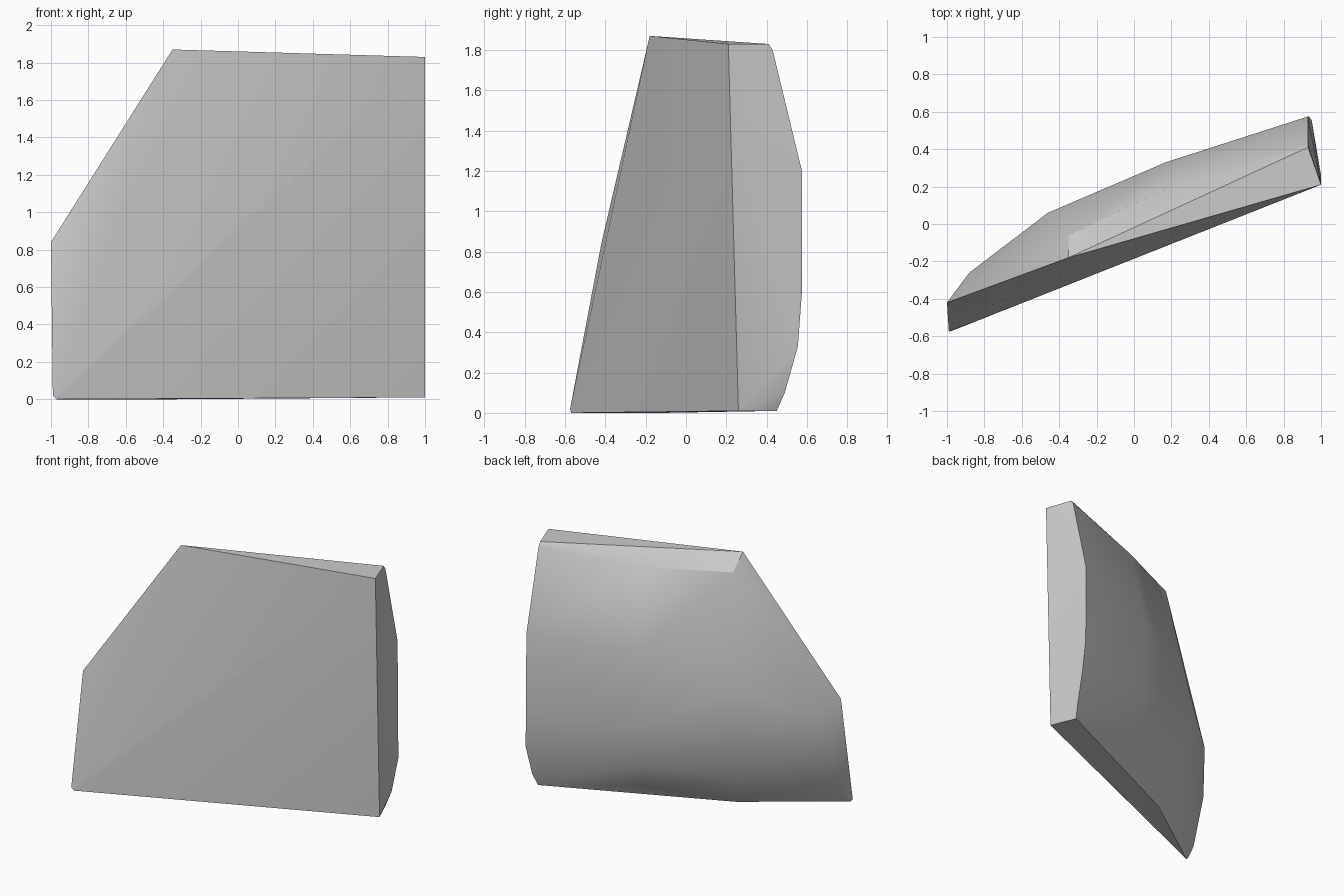
import bpy, bmesh, math

cube = bpy.data.objects.get("Cube")
if cube:
    bpy.data.objects.remove(cube, do_unlink=True)

# Plain grey stone
grey = bpy.data.materials.new("plain_grey")
grey.use_nodes = True
colour = (0.6, 0.6, 0.6, 1)
grey.diffuse_color = colour
grey.node_tree.nodes["Principled BSDF"].inputs["Base Color"].default_value = colour

# Flat front face, running round from the top edge to the foot
front_face = [(1, .21, 1.83), (1, .26, .01), (-.97, -.57, 0),
              (-.99, -.575, .02), (-1, -.42, .84), (-.35, -.18, 1.87)]

# Rounded back, as upright ribs from the tall end to the narrow end
tall_end = [(.93, .41, 1.83), (.93, .43, 1.8), (.93, .575, 1.2), (.935, .575, .6),
            (.95, .555, .33), (.94, .49, .1), (.92, .45, .01)]
middle_rib = [(.2, .2, 1.75), (.17, .33, 1.15), (.17, .33, .6),
              (.18, .29, .3), (.2, .2, .1)]
narrow_rib = [(-.35, -.06, 1.76), (-.46, .06, .95), (-.46, .05, .6),
              (-.42, -.01, .25), (-.33, -.12, 0)]
narrow_end = [(-.88, -.26, .75), (-.96, -.37, .42), (-.96, -.48, .06)]

# Wrap one convex skin around the front face and the ribs
bm = bmesh.new()
for line in (front_face, tall_end, middle_rib, narrow_rib, narrow_end):
    for point in line:
        bm.verts.new(point)
bmesh.ops.convex_hull(bm, input=bm.verts[:])
loose = [v for v in bm.verts if not v.link_faces]
bmesh.ops.delete(bm, geom=loose, context='VERTS')
bmesh.ops.dissolve_limit(bm, angle_limit=math.radians(1),
                         verts=bm.verts[:], edges=bm.edges[:])
bmesh.ops.recalc_face_normals(bm, faces=bm.faces[:])

mesh = bpy.data.meshes.new("stone_slab")
bm.to_mesh(mesh)
bm.free()
mesh.materials.append(grey)
slab = bpy.data.objects.new("stone_slab", mesh)
bpy.context.collection.objects.link(slab)

# Smooth the curved back but keep the cut edges crisp
bpy.ops.object.select_all(action='DESELECT')
slab.select_set(True)
bpy.context.view_layer.objects.active = slab
bpy.ops.object.shade_smooth_by_angle(angle=math.radians(32))
